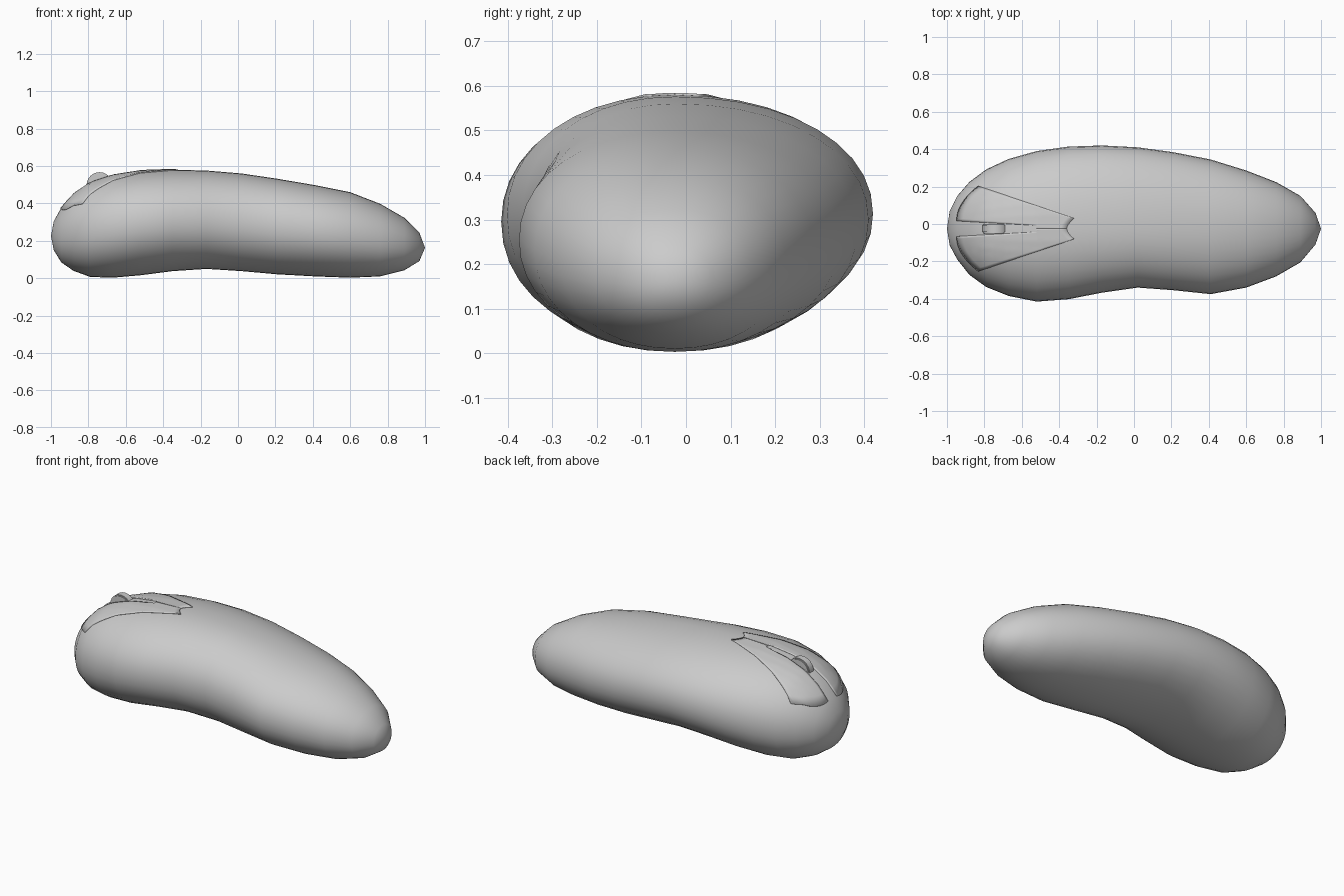
import bpy, bmesh, math
from mathutils import Vector
from mathutils.bvhtree import BVHTree

if "Cube" in bpy.data.objects:
    bpy.data.objects.remove(bpy.data.objects["Cube"])

YC = -0.025  # centre line of the body


def finish(bm, name, angle=40):
    bmesh.ops.recalc_face_normals(bm, faces=bm.faces)
    me = bpy.data.meshes.new(name)
    bm.to_mesh(me)
    bm.free()
    ob = bpy.data.objects.new(name, me)
    bpy.context.collection.objects.link(ob)
    bpy.ops.object.select_all(action='DESELECT')
    ob.select_set(True)
    bpy.context.view_layer.objects.active = ob
    bpy.ops.object.shade_smooth_by_angle(angle=math.radians(angle))
    return ob


# Body shell: stations of x, y low, y high, z low, z high
STATIONS = [
    (-0.985, -0.115, 0.070, 0.150, 0.305), (-0.945, -0.190, 0.150, 0.085, 0.377),
    (-0.88, -0.272, 0.225, 0.040, 0.450), (-0.79, -0.337, 0.292, 0.007, 0.511),
    (-0.67, -0.385, 0.348, 0.003, 0.551), (-0.52, -0.415, 0.390, 0.016, 0.574),
    (-0.35, -0.402, 0.414, 0.038, 0.580), (-0.17, -0.367, 0.420, 0.050, 0.576),
    (0.02, -0.340, 0.410, 0.038, 0.560), (0.21, -0.354, 0.384, 0.021, 0.532),
    (0.41, -0.375, 0.345, 0.010, 0.498), (0.60, -0.340, 0.286, 0.003, 0.460),
    (0.76, -0.280, 0.224, 0.010, 0.398), (0.89, -0.205, 0.150, 0.043, 0.323),
    (0.97, -0.110, 0.060, 0.092, 0.243)]
N = 40


def spow(v, e):
    return math.copysign(abs(v) ** e, v)


bm = bmesh.new()
rings = []
for x, y0, y1, z0, z1 in STATIONS:
    ring, zc = [], (z0 + z1) / 2
    for i in range(N):
        a = 2 * math.pi * i / N
        c, s = spow(math.cos(a), 0.95), spow(math.sin(a), 0.95)
        y = YC + c * ((y1 - YC) if c > 0 else (YC - y0))
        ring.append(bm.verts.new((x, y, zc + s * (z1 - z0) / 2)))
    rings.append(ring)
for a, b in zip(rings, rings[1:]):
    for i in range(N):
        j = (i + 1) % N
        bm.faces.new((a[i], a[j], b[j], b[i]))
for ring, tip in ((rings[0], (-1, YC, 0.225)), (rings[-1], (1, YC, 0.163))):
    t = bm.verts.new(tip)
    for i in range(N):
        bm.faces.new((ring[i], ring[(i + 1) % N], t))
bmesh.ops.recalc_face_normals(bm, faces=bm.faces)
tree = BVHTree.FromBMesh(bm)
finish(bm, "body", 60)


def on_body(x, y, lift):
    hit, nrm, _, _ = tree.ray_cast(Vector((x, y, 2)), Vector((0, 0, -1)))
    return hit + nrm * lift


# Click buttons: thin panels laid on the body either side of a tapering slot
def button(side, name):
    bm = bmesh.new()
    inner = [(-0.945 + 0.425 * i / 12, 0.041 - 0.024 * i / 12) for i in range(13)]
    inner += [(-0.52 + 0.16 * i / 5, 0.0) for i in range(6)]
    rows, last, m = [], len(inner) - 1, 14
    for k, (xi, yi) in enumerate(inner):
        u = k / last
        xo, yo = -0.83 + 0.51 * u, 0.226 - 0.171 * u
        row = []
        for j in range(m + 1):
            t = j / m
            bulge = t * (1 - t)
            x = xi + (xo - xi) * t - 0.12 * bulge * (1 - u) - 0.03 * bulge * u
            y = yi + (yo - yi) * t
            row.append(bm.verts.new(on_body(x, YC + side * y, 0.005)))
        rows.append(row)
    for a, b in zip(rows, rows[1:]):
        for j in range(m):
            q = (a[j], b[j], b[j + 1], a[j + 1])
            bm.faces.new(q if side > 0 else q[::-1])
    ob = finish(bm, name)
    mod = ob.modifiers.new("thickness", 'SOLIDIFY')
    mod.thickness, mod.offset = 0.008, -1


button(1, "left_button")
button(-1, "right_button")

# Scroll wheel
bm = bmesh.new()
bmesh.ops.create_cone(bm, cap_ends=True, segments=24, radius1=0.07, radius2=0.07, depth=0.05)
rims = [e for e in bm.edges if len({round(v.co.z, 4) for v in e.verts}) == 1]
bmesh.ops.bevel(bm, geom=rims, offset=0.006, segments=2, affect='EDGES')
wheel = finish(bm, "scroll_wheel")
wheel.rotation_euler.x = math.pi / 2
wheel.location = (-0.74, YC, 0.497)
